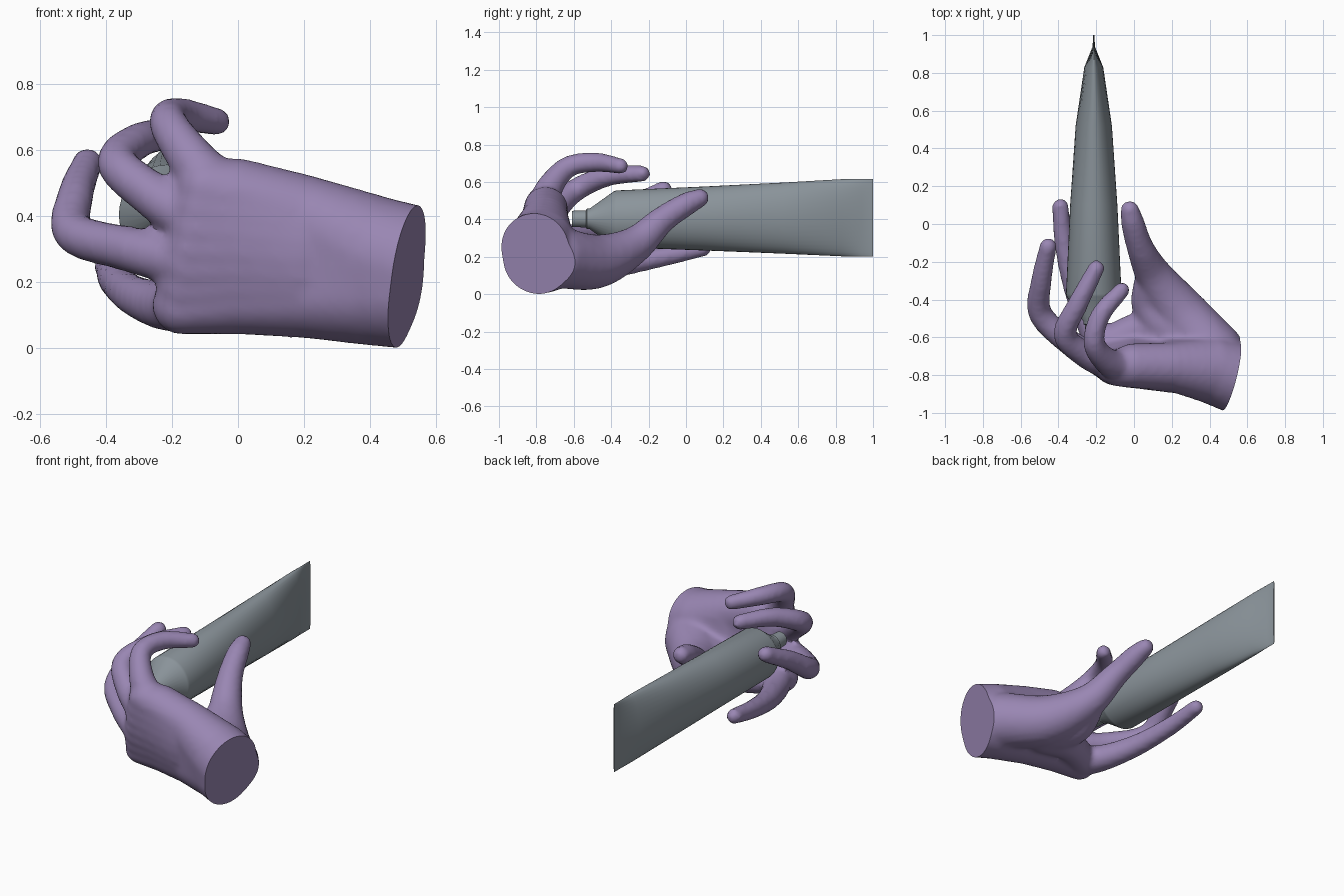
import bpy, bmesh, math
from mathutils import Vector, Matrix

# ---------- helpers ----------
def finish(bm, name, color):
    me = bpy.data.meshes.new(name)
    bm.to_mesh(me)
    bm.free()
    ob = bpy.data.objects.new(name, me)
    bpy.context.collection.objects.link(ob)
    if color:
        mat = bpy.data.materials.new(name + "_color")
        mat.diffuse_color = (*color, 1)
        me.materials.clear()
        me.materials.append(mat)
    return ob

def ball(bm, v):
    m = Matrix.Translation(v[:3])
    bmesh.ops.create_icosphere(bm, subdivisions=3, radius=v[3], matrix=m)

def spline(a, b, c, d, t):
    return 0.5 * (2 * b + (c - a) * t + (2 * a - 5 * b + 4 * c - d) * t * t
                  + (3 * b - a - 3 * c + d) * t ** 3)

def limb(bm, pts, n=8):
    """Rounded limb through (x, y, z, radius) points."""
    p = [Vector(q) for q in pts]
    p = [2 * p[0] - p[1]] + p + [2 * p[-1] - p[-2]]
    for i in range(1, len(p) - 2):
        for k in range(n):
            ball(bm, spline(p[i-1], p[i], p[i+1], p[i+2], k / n))
    ball(bm, p[-2])

# ---------- hand ----------
bm = bmesh.new()

# palm and wrist: slab between an upper and a lower edge
palm = [((0.64, -0.85, 0.21, 0.195), (0.64, -0.85, 0.18, 0.195)),
        ((0.42, -0.775, 0.28, 0.18), (0.42, -0.76, 0.185, 0.18)),
        ((0.20, -0.755, 0.395, 0.13), (0.20, -0.725, 0.17, 0.14)),
        ((0.00, -0.75, 0.455, 0.12), (0.00, -0.70, 0.16, 0.12)),
        ((-0.09, -0.765, 0.48, 0.095), (-0.17, -0.69, 0.13, 0.09))]
for (t0, b0), (t1, b1) in zip(palm, palm[1:]):
    for k in range(6):
        t = Vector(t0).lerp(Vector(t1), k / 5)
        b = Vector(b0).lerp(Vector(b1), k / 5)
        for j in range(7):
            v = t.lerp(b, j / 6)
            if t0[0] < 0.3:                       # knuckle arch
                v.y -= 0.02 * math.sin(math.pi * j / 6)
            ball(bm, v)

fingers = [
    # little
    [(-0.07, -0.76, 0.48, 0.09), (-0.15, -0.72, 0.585, 0.07), (-0.212, -0.625, 0.683, 0.058),
     (-0.175, -0.48, 0.705, 0.053), (-0.065, -0.35, 0.685, 0.044)],
    # ring
    [(-0.12, -0.75, 0.38, 0.085), (-0.26, -0.69, 0.465, 0.07), (-0.365, -0.585, 0.56, 0.062),
     (-0.295, -0.42, 0.63, 0.055), (-0.2, -0.235, 0.645, 0.045)],
    # middle
    [(-0.15, -0.74, 0.26, 0.085), (-0.33, -0.635, 0.3, 0.07), (-0.495, -0.475, 0.35, 0.064),
     (-0.49, -0.3, 0.465, 0.056), (-0.455, -0.12, 0.56, 0.047)],
    # index
    [(-0.15, -0.68, 0.135, 0.09), (-0.23, -0.53, 0.13, 0.075), (-0.315, -0.33, 0.16, 0.062),
     (-0.37, -0.1, 0.205, 0.053), (-0.39, 0.09, 0.245, 0.045)],
    # thumb
    [(0.42, -0.68, 0.195, 0.165), (0.25, -0.48, 0.175, 0.145), (0.11, -0.28, 0.26, 0.1),
     (0.035, -0.13, 0.395, 0.073), (-0.005, 0.0, 0.48, 0.063), (-0.022, 0.075, 0.515, 0.05)],
    # ball of the thumb
    [(0.3, -0.6, 0.18, 0.14), (0.16, -0.52, 0.165, 0.125), (0.09, -0.42, 0.175, 0.105),
     (0.09, -0.33, 0.22, 0.095)],
    # web between thumb and index
    [(0.2, -0.58, 0.165, 0.13), (0.03, -0.56, 0.135, 0.095), (-0.15, -0.64, 0.13, 0.09)],
]
for f in fingers:
    limb(bm, f)

# fuse into one skin
src = finish(bm, "hand_blank", None)
rm = src.modifiers.new("fuse", 'REMESH')
rm.mode = 'VOXEL'
rm.voxel_size = 0.016
sm = src.modifiers.new("soften", 'SMOOTH')
sm.factor = 0.5
sm.iterations = 6
dg = bpy.context.evaluated_depsgraph_get()
bm = bmesh.new()
bm.from_mesh(src.evaluated_get(dg).to_mesh())
bpy.data.objects.remove(src)

# flat cut at the wrist
cut = bmesh.ops.bisect_plane(bm, geom=bm.verts[:] + bm.edges[:] + bm.faces[:],
                             plane_co=(0.508, -0.8, 0.2),
                             plane_no=(0.96, -0.24, -0.16), clear_outer=True)
rim = [e for e in cut["geom_cut"] if isinstance(e, bmesh.types.BMEdge)]
bmesh.ops.holes_fill(bm, edges=rim, sides=0)
hand = finish(bm, "hand", (0.32, 0.24, 0.45))

# ---------- squeeze tube: round at the shoulder, flat at the crimp ----------
bm = bmesh.new()
N = 40
sections = [  # y, half width, half height, centre z
    (-0.61, 0.043, 0.043, 0.403), (-0.535, 0.046, 0.046, 0.403),
    (-0.53, 0.055, 0.055, 0.403), (-0.515, 0.055, 0.055, 0.403),
    (-0.385, 0.143, 0.148, 0.403), (-0.37, 0.147, 0.152, 0.403),
    (0.1, 0.125, 0.171, 0.405), (0.52, 0.096, 0.19, 0.407),
    (0.83, 0.05, 0.206, 0.409), (0.94, 0.006, 0.208, 0.409), (1.0, 0.004, 0.208, 0.409)]
rings = []
for y, hx, hz, cz in sections:
    rings.append([bm.verts.new((-0.213 + hx * math.cos(2 * math.pi * i / N), y,
                                cz + hz * math.sin(2 * math.pi * i / N))) for i in range(N)])
for a, b in zip(rings, rings[1:]):
    for i in range(N):
        j = (i + 1) % N
        bm.faces.new((a[i], a[j], b[j], b[i]))
bm.faces.new(rings[0])
bm.faces.new(rings[-1])
bmesh.ops.recalc_face_normals(bm, faces=bm.faces[:])
tube = finish(bm, "squeeze_tube", (0.26, 0.3, 0.33))

# ---------- smooth shading with crisp edges ----------
for ob in (hand, tube):
    bpy.ops.object.select_all(action='DESELECT')
    ob.select_set(True)
    bpy.context.view_layer.objects.active = ob
    bpy.ops.object.shade_smooth_by_angle(angle=math.radians(40))
